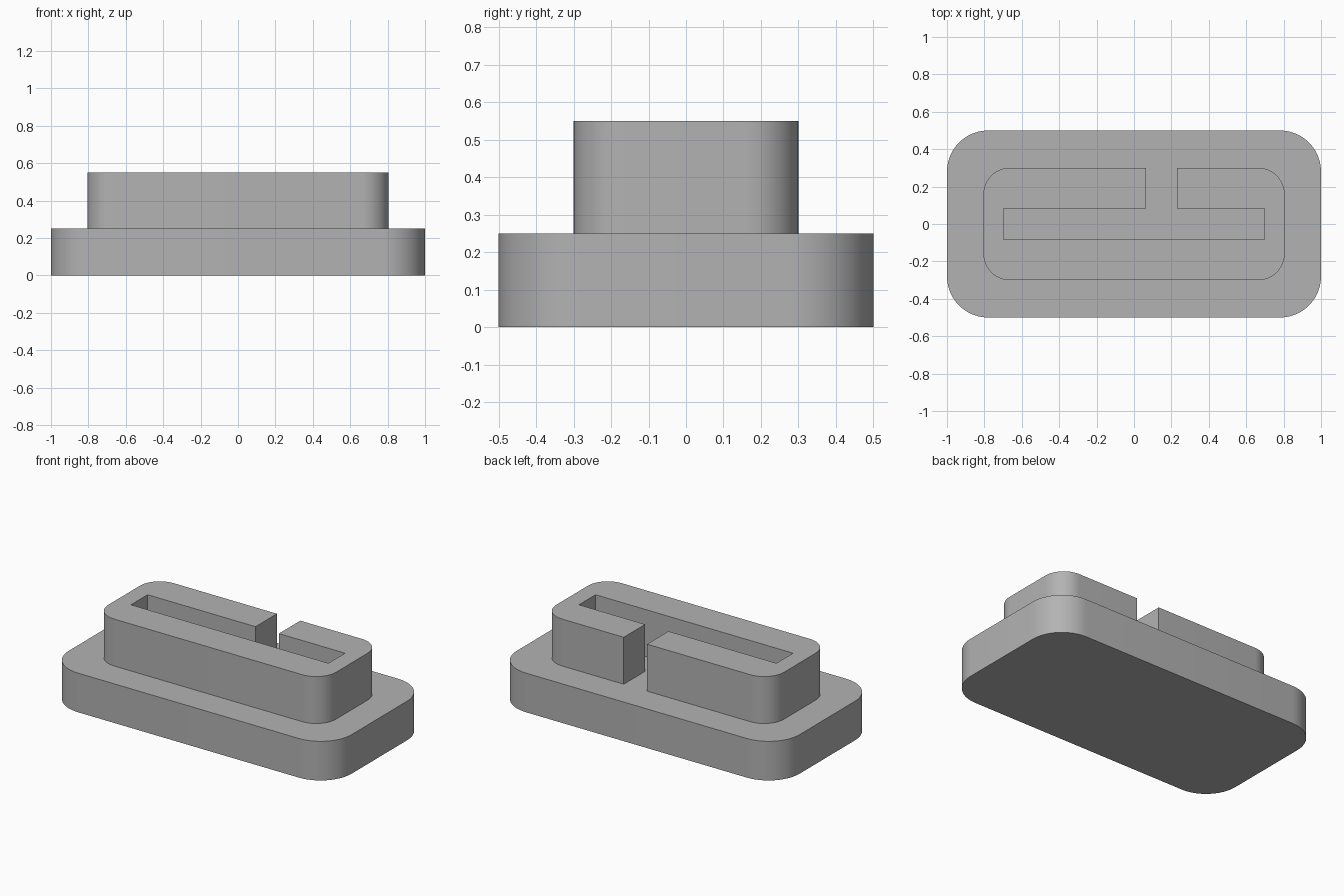
import bpy, bmesh
from math import cos, sin, pi

cube = bpy.data.objects.get("Cube")
if cube:
    bpy.data.objects.remove(cube, do_unlink=True)

grey = bpy.data.materials.new("plain grey")
grey.use_nodes = True
colour = (0.45, 0.45, 0.45, 1)
grey.diffuse_color = colour
grey.node_tree.nodes["Principled BSDF"].inputs["Base Color"].default_value = colour


def rounded_corner(x, y, radius, quarter, steps=12):
    """Arc of one corner, running anticlockwise."""
    return [(x + radius * cos((quarter + i / steps) * pi / 2),
             y + radius * sin((quarter + i / steps) * pi / 2))
            for i in range(steps + 1)]


def rounded_outline(half_x, half_y, radius):
    """Rounded rectangle, starting and ending along the back edge."""
    cx, cy = half_x - radius, half_y - radius
    corners = [(-cx, cy, 1), (-cx, -cy, 2), (cx, -cy, 3), (cx, cy, 0)]
    return [p for x, y, q in corners for p in rounded_corner(x, y, radius, q)]


def extrude_profile(name, outline, bottom, top):
    bm = bmesh.new()
    face = bm.faces.new([bm.verts.new((x, y, bottom)) for x, y in outline])
    result = bmesh.ops.extrude_face_region(bm, geom=[face], use_keep_orig=True)
    verts = [v for v in result["geom"] if isinstance(v, bmesh.types.BMVert)]
    bmesh.ops.translate(bm, verts=verts, vec=(0, 0, top - bottom))
    bmesh.ops.recalc_face_normals(bm, faces=bm.faces)
    mesh = bpy.data.meshes.new(name)
    bm.to_mesh(mesh)
    bm.free()
    mesh.materials.append(grey)
    obj = bpy.data.objects.new(name, mesh)
    bpy.context.collection.objects.link(obj)
    bpy.ops.object.select_all(action="DESELECT")
    obj.select_set(True)
    bpy.context.view_layer.objects.active = obj
    bpy.ops.object.shade_smooth_by_angle(angle=pi / 6)


# Broad base plate
extrude_profile("base_plate", rounded_outline(1.0, 0.5, 0.22), 0, 0.25)

# Raised wall around a long slot, open at the back through a narrow gap
gap_left, gap_right = 0.065, 0.23
slot_x, slot_y = 0.698, 0.084
wall = rounded_outline(0.805, 0.3, 0.14)
wall += [(gap_right, 0.3), (gap_right, slot_y), (slot_x, slot_y),
         (slot_x, -slot_y), (-slot_x, -slot_y), (-slot_x, slot_y),
         (gap_left, slot_y), (gap_left, 0.3)]
extrude_profile("slotted_wall", wall, 0.25, 0.55)
